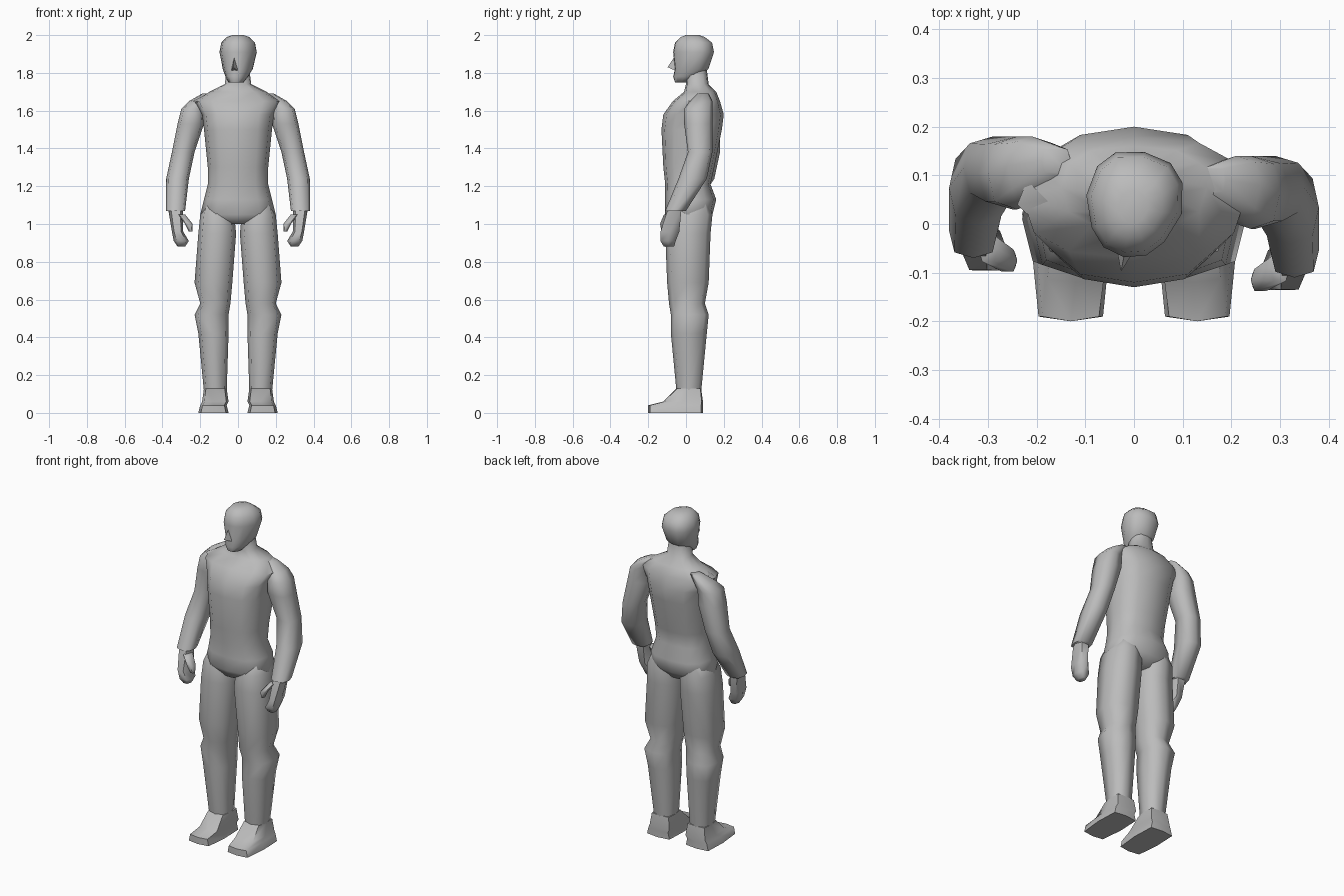
import bpy, bmesh, math
from mathutils import Matrix

cube = bpy.data.objects.get("Cube")
if cube:
    bpy.data.objects.remove(cube, do_unlink=True)

shade = (0.5, 0.5, 0.5, 1)
grey = bpy.data.materials.new("plain_grey")
grey.use_nodes = True
grey.diffuse_color = shade
grey.node_tree.nodes["Principled BSDF"].inputs["Base Color"].default_value = shade


def finish(name, bm, sharp_angle):
    """Turn the working mesh into a shaded object."""
    bmesh.ops.recalc_face_normals(bm, faces=bm.faces)
    mesh = bpy.data.meshes.new(name)
    bm.to_mesh(mesh)
    bm.free()
    mesh.materials.append(grey)
    part = bpy.data.objects.new(name, mesh)
    bpy.context.collection.objects.link(part)
    bpy.ops.object.select_all(action='DESELECT')
    part.select_set(True)
    bpy.context.view_layer.objects.active = part
    bpy.ops.object.shade_smooth_by_angle(angle=math.radians(sharp_angle))


def turn_head(bm):
    """Look slightly towards the right shoulder."""
    look = Matrix.Rotation(math.radians(-11), 3, 'Z')
    bmesh.ops.rotate(bm, cent=(0, 0.04, 0), matrix=look, verts=bm.verts)


def section(height, half_width, front, back, middle=0):
    """Describe one level cross-section of a body part."""
    return height, half_width, front, back, middle


def rounded(value, power):
    """Push a sine or cosine outwards, making a circle boxier."""
    return math.copysign(abs(value) ** power, value)


def loft(name, sections, sides=8, power=0.7, mirror=1, shift=0,
         taper=0, turned=False, sharp_angle=70):
    """Skin a stack of rounded cross-sections, from the lowest upwards."""
    bm = bmesh.new()
    loops = []
    for height, half_width, front, back, middle in sections:
        loop = []
        for step in range(sides):
            angle = math.tau * step / sides
            across = rounded(round(math.cos(angle), 6), power)
            along = rounded(round(math.sin(angle), 6), power)
            across *= 1 + taper * min(along, 0)
            x = mirror * (middle + across * half_width)
            y = shift + (front + back) / 2 + along * (back - front) / 2
            loop.append(bm.verts.new((x, y, height)))
        loops.append(loop)
    for low, high in zip(loops, loops[1:]):
        for step in range(sides):
            after = (step + 1) % sides
            bm.faces.new((low[step], low[after], high[after], high[step]))
    bm.faces.new(loops[0])
    bm.faces.new(loops[-1])
    if turned:
        turn_head(bm)
    finish(name, bm, sharp_angle)


def wedge(name, points, turned=False):
    """Make a small closed solid around a few points."""
    bm = bmesh.new()
    for point in points:
        bm.verts.new(point)
    bmesh.ops.convex_hull(bm, input=bm.verts)
    if turned:
        turn_head(bm)
    finish(name, bm, sharp_angle=60)


# Torso from crotch to neck
loft("torso", [
    section(height=1, half_width=.12, front=-.08, back=.1),
    section(height=1.05, half_width=.2, front=-.11, back=.14),
    section(height=1.13, half_width=.18, front=-.11, back=.16),
    section(height=1.21, half_width=.16, front=-.11, back=.13),
    section(height=1.3, half_width=.16, front=-.12, back=.15),
    section(height=1.5, half_width=.18, front=-.13, back=.19),
    section(height=1.58, half_width=.19, front=-.12, back=.2),
    section(height=1.65, half_width=.23, front=-.07, back=.18),
    section(height=1.7, half_width=.15, front=-.01, back=.16),
    section(height=1.74, half_width=.07, front=0, back=.12),
    section(height=1.82, half_width=.06, front=0, back=.11),
], sides=12, power=0.78)

# Head and nose
loft("head", [
    section(height=1.75, half_width=.04, front=-.06, back=.02),
    section(height=1.78, half_width=.06, front=-.07, back=.07),
    section(height=1.82, half_width=.08, front=-.06, back=.12),
    section(height=1.91, half_width=.1, front=-.07, back=.15),
    section(height=1.96, half_width=.09, front=-.06, back=.14),
    section(height=1.99, half_width=.06, front=-.03, back=.1),
    section(height=2, half_width=.03, front=0, back=.07),
], sides=12, power=0.8, taper=0.25, turned=True)
wedge("nose", [(0, -.06, 1.89), (0, -.1, 1.83), (-.02, -.05, 1.81),
               (.02, -.05, 1.81)], turned=True)

# Limb profiles for the left side
leg = [
    section(height=.11, half_width=.06, front=-.05, back=.08, middle=.12),
    section(height=.42, half_width=.08, front=-.08, back=.11, middle=.13),
    section(height=.52, half_width=.09, front=-.08, back=.12, middle=.14),
    section(height=.58, half_width=.08, front=-.09, back=.1, middle=.12),
    section(height=.69, half_width=.1, front=-.1, back=.12, middle=.13),
    section(height=.95, half_width=.1, front=-.11, back=.13, middle=.11),
    section(height=1.05, half_width=.09, front=-.1, back=.14, middle=.11),
    section(height=1.15, half_width=.06, front=-.06, back=.11, middle=.1),
]
foot = [
    section(height=0, half_width=.08, front=-.2, back=.09, middle=.13),
    section(height=.04, half_width=.07, front=-.2, back=.09, middle=.13),
    section(height=.06, half_width=.07, front=-.12, back=.09, middle=.12),
    section(height=.13, half_width=.06, front=-.05, back=.08, middle=.12),
]
arm = [
    section(height=1.07, half_width=.05, front=-.11, back=0, middle=.33),
    section(height=1.24, half_width=.06, front=-.04, back=.11, middle=.32),
    section(height=1.38, half_width=.06, front=.01, back=.14, middle=.29),
    section(height=1.53, half_width=.07, front=-.01, back=.14, middle=.25),
    section(height=1.61, half_width=.06, front=-.01, back=.14, middle=.24),
    section(height=1.65, half_width=.05, front=.02, back=.14, middle=.21),
    section(height=1.69, half_width=.03, front=.06, back=.12, middle=.16),
]
hand = [
    section(height=.88, half_width=.02, front=-.12, back=-.06, middle=.3),
    section(height=.91, half_width=.04, front=-.14, back=-.05, middle=.3),
    section(height=.96, half_width=.03, front=-.14, back=-.03, middle=.32),
    section(height=1.08, half_width=.04, front=-.1, back=-.02, middle=.33),
]
thumb = [
    section(height=.96, half_width=.01, front=-.13, back=-.1, middle=.25),
    section(height=1, half_width=.02, front=-.14, back=-.09, middle=.26),
    section(height=1.05, half_width=.02, front=-.12, back=-.06, middle=.3),
]

# Limbs on both sides, with the right arm held a little further back
for word, mirror, shift in (("left", 1, 0), ("right", -1, .04)):
    loft(word + "_leg", leg, mirror=mirror)
    loft(word + "_foot", foot, power=0.2, mirror=mirror, taper=0.12)
    loft(word + "_arm", arm, mirror=mirror, shift=shift)
    loft(word + "_hand", hand, sides=6, mirror=mirror, shift=shift)
    loft(word + "_thumb", thumb, sides=6, mirror=mirror, shift=shift)

# Cloth fold at the front of the right shoulder
wedge("shoulder_fold", [(-.24, .04, 1.65), (-.12, -.02, 1.66), (-.18, .05, 1.68),
                        (-.2, 0, 1.64), (-.22, .09, 1.66)])
